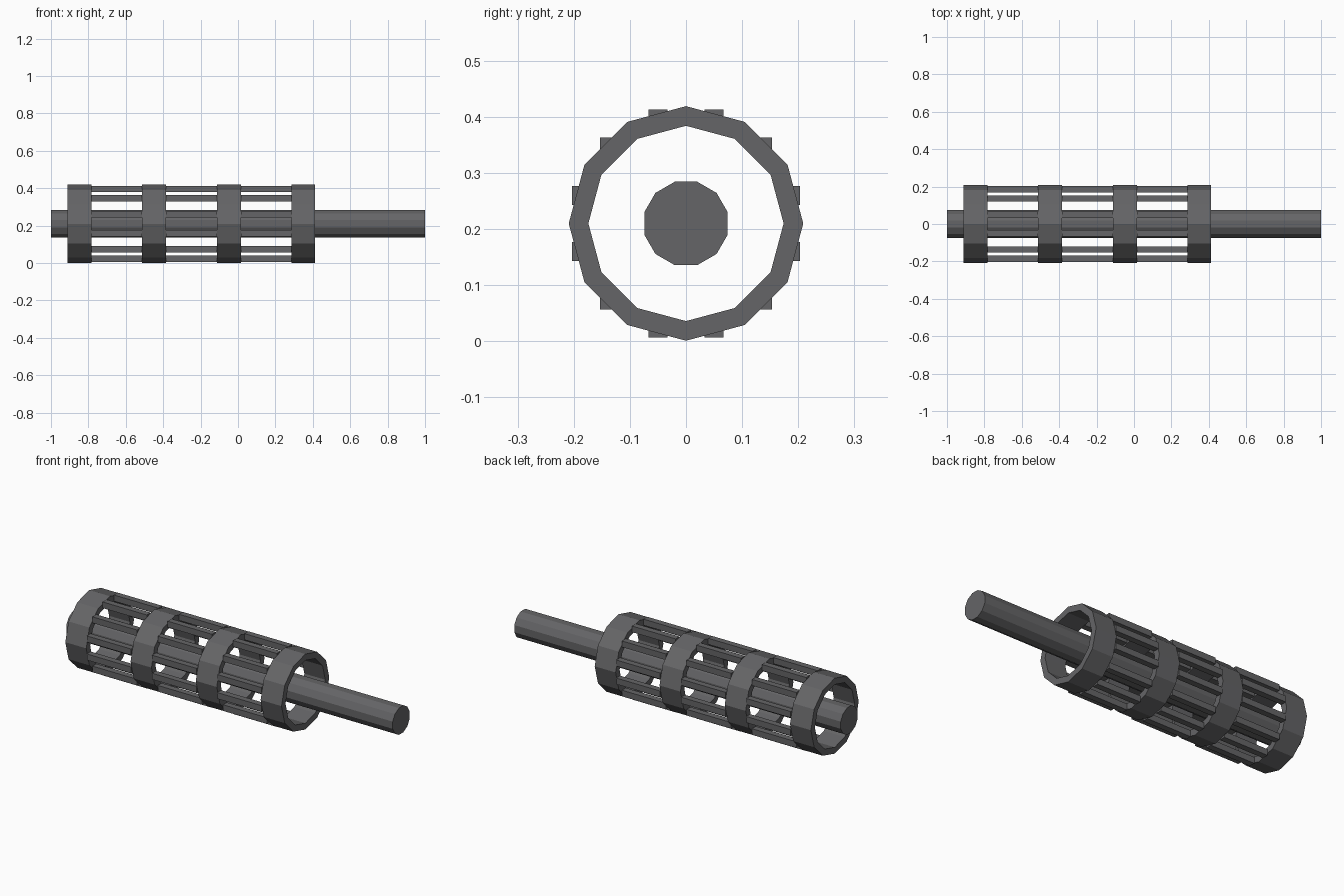
import bpy, bmesh
from math import sin, cos, pi
from mathutils import Matrix, Vector

old = bpy.data.objects.get("Cube")
if old:
    bpy.data.objects.remove(old, do_unlink=True)

AXIS_Z = 0.21
SIDES = 12
RING_W = 0.128
RING_X = [-0.848, -0.448, -0.048, 0.349]

metal = bpy.data.materials.new("dark grey metal")
metal.use_nodes = True
grey = (0.13, 0.13, 0.135, 1)
metal.diffuse_color = grey
metal.node_tree.nodes["Principled BSDF"].inputs["Base Color"].default_value = grey


def finish(name, bm):
    bmesh.ops.recalc_face_normals(bm, faces=bm.faces)
    mesh = bpy.data.meshes.new(name)
    bm.to_mesh(mesh)
    bm.free()
    mesh.materials.append(metal)
    obj = bpy.data.objects.new(name, mesh)
    obj.location.z = AXIS_Z
    bpy.context.collection.objects.link(obj)


# Open ring: a rectangular section spun around the x axis
def ring(name, x, outer=0.209, inner=0.174):
    bm = bmesh.new()
    h = RING_W / 2
    corners = [(x - h, inner), (x + h, inner), (x + h, outer), (x - h, outer)]
    verts = [bm.verts.new((px, 0, r)) for px, r in corners]
    edges = [bm.edges.new((verts[i], verts[(i + 1) % 4])) for i in range(4)]
    bmesh.ops.spin(bm, geom=verts + edges, cent=(0, 0, 0), axis=(1, 0, 0),
                   angle=2 * pi, steps=SIDES, use_merge=True)
    bmesh.ops.remove_doubles(bm, verts=bm.verts, dist=0.0001)
    finish(name, bm)


# Upright square bars arranged in a circle between two rings
def bars(name, x0, x1, radius=0.193, size=0.034):
    bm = bmesh.new()
    for i in range(SIDES):
        a = (i + 0.5) * 2 * pi / SIDES
        place = Matrix.Translation(((x0 + x1) / 2, radius * sin(a), radius * cos(a)))
        scale = Matrix.Diagonal(Vector((x1 - x0, size, size, 1)))
        bmesh.ops.create_cube(bm, size=1, matrix=place @ scale)
    finish(name, bm)


# Central shaft, flat side up
bm = bmesh.new()
turn = Matrix.Rotation(pi / SIDES, 4, 'X') @ Matrix.Rotation(pi / 2, 4, 'Y')
bmesh.ops.create_cone(bm, cap_ends=True, segments=SIDES, radius1=0.077,
                      radius2=0.077, depth=2, matrix=turn)
finish("central_shaft", bm)

for i, x in enumerate(RING_X):
    ring(f"ring_{i + 1}", x)
for i, (a, b) in enumerate(zip(RING_X, RING_X[1:])):
    bars(f"cage_bars_{i + 1}", a + RING_W / 2, b - RING_W / 2)
